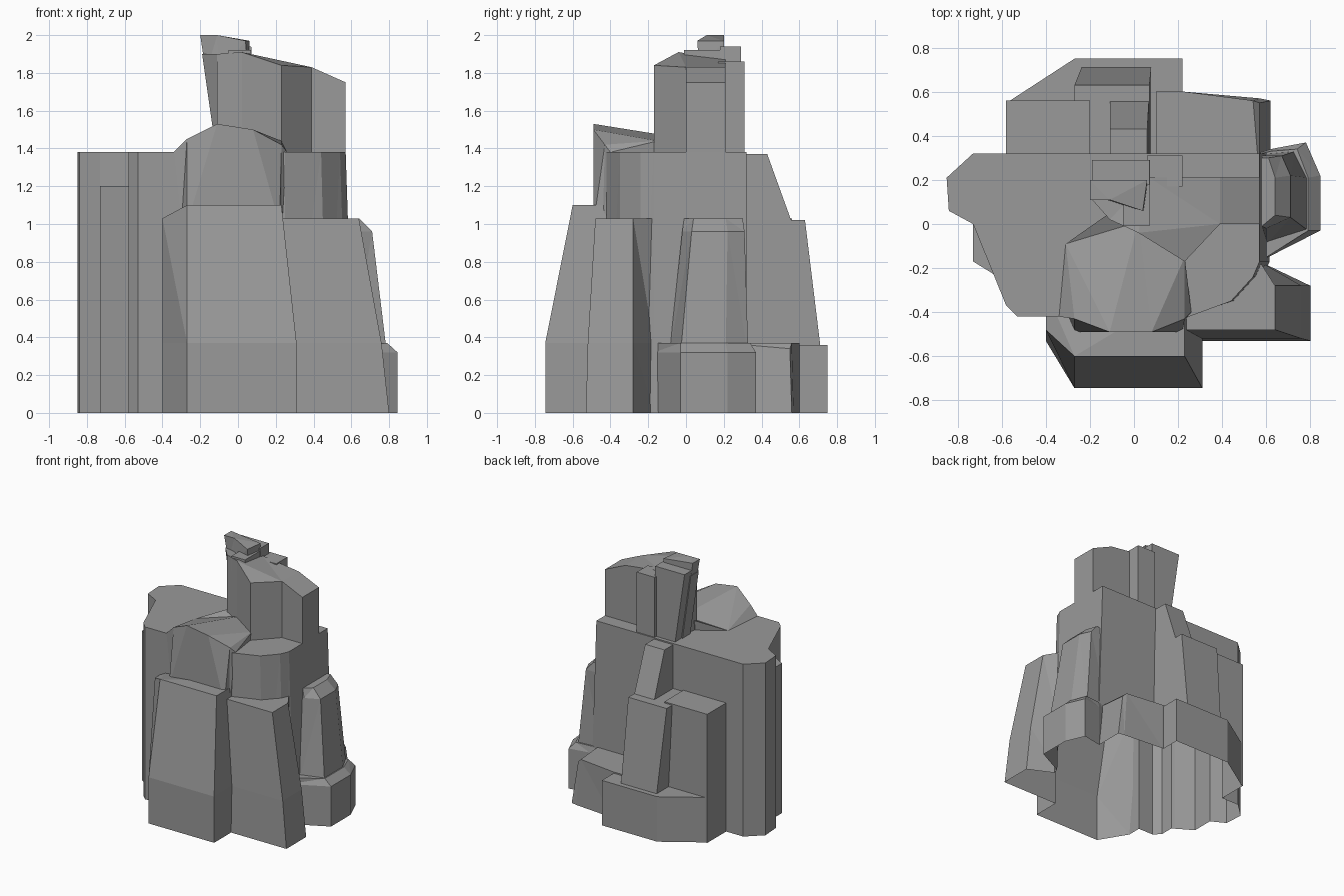
import bpy
import bmesh

cube = bpy.data.objects.get("Cube")
if cube:
    bpy.data.objects.remove(cube, do_unlink=True)

# Plain stone colour
stone = bpy.data.materials.new("grey_stone")
stone.use_nodes = True
stone_colour = (.32, .32, .32, 1)
stone.diffuse_color = stone_colour
for node in stone.node_tree.nodes:
    if node.type == 'BSDF_PRINCIPLED':
        node.inputs["Base Color"].default_value = stone_colour
        node.inputs["Roughness"].default_value = .9

parts = []


def at(height, outline):
    """Place an outline at a height; points with their own height keep it."""
    return [tuple(p) if len(p) == 3 else (p[0], p[1], height) for p in outline]


def box(left, right, front, back):
    return [(left, front), (right, front), (right, back), (left, back)]


def loft(name, *rings):
    """Skin closed rings from bottom to top into one faceted rock."""
    rings = list(rings)
    if rings[0][0][2] == 0:
        # Sink grounded parts so the ground cut leaves a clean open base
        depth = -.05 - len(parts) * .01
        rings.insert(0, [(x, y, depth) for x, y, z in rings[0]])
    bm = bmesh.new()
    loops = [[bm.verts.new(p) for p in ring] for ring in rings]
    count = len(loops[0])
    for lower, upper in zip(loops, loops[1:]):
        for i in range(count):
            j = (i + 1) % count
            bm.faces.new((lower[i], lower[j], upper[j], upper[i]))
    bm.faces.new(list(reversed(loops[0])))
    bm.faces.new(loops[-1])
    bmesh.ops.triangulate(bm, faces=bm.faces[:])
    bmesh.ops.recalc_face_normals(bm, faces=bm.faces[:])
    mesh = bpy.data.meshes.new(name)
    bm.to_mesh(mesh)
    bm.free()
    mesh.materials.append(stone)
    rock = bpy.data.objects.new(name, mesh)
    bpy.context.scene.collection.objects.link(rock)
    parts.append(rock)
    return rock


# Main plateau, flaring a little on its left flank
plateau = [(-.85, .21), (-.84, .06), (-.73, 0), (-.58, -.03), (-.58, -.37),
           (-.53, -.42), (.25, -.42), (.44, -.35), (.54, -.24), (.57, -.17),
           (.57, .32), (-.73, .32)]
flared = [(x * 1.08 if x > .4 else x, y) for x, y in plateau]
loft("rock_outcrop", at(0, flared), at(1.38, plateau))

# Thin pillar against the right flank
pillar = [(-.73, -.17), (-.6, -.25), (-.5, -.3), (-.5, .1), (-.73, .1)]
loft("side_pillar", at(0, pillar), at(1.2, pillar))

# Rounded hump over the front wall
loft("front_hump",
     at(1, [(-.38, -.39), (-.3, -.42), (-.27, -.49), (.22, -.49), (.23, -.44),
            (.24, -.38), (.2, -.17), (.02, -.06), (-.11, 0), (-.3, -.1)]),
     at(1.38, [(-.34, -.42), (-.27, -.43, 1.45), (-.11, -.49, 1.53),
               (.08, -.49, 1.5), (.23, -.43, 1.42), (.26, -.4),
               (.23, -.15, 1.44), (.02, .01, 1.45), (-.11, .05, 1.46),
               (-.31, -.09)]))

# Tower with a sloping roof and a leaning right side
loft("tower",
     at(1.2, [(-.11, .02), (.02, -.04), (.23, -.17), (.39, 0), (.57, 0),
              (.57, .21), (.39, .21), (.07, .21), (-.09, .21), (-.09, .11)]),
     at(1.9, [(-.11, .02), (.02, -.04, 1.91), (.23, -.17, 1.84),
              (.39, 0, 1.83), (.57, 0, 1.75), (.57, .21, 1.75),
              (.39, .21, 1.83), (.07, .21, 1.87), (-.19, .21), (-.19, .11)]))
loft("crown",
     at(1.8, [(-.17, .12), (-.1, .1), (.05, .07), (.06, .2), (-.17, .2)]),
     at(2, [(-.2, .11), (-.11, .11), (.04, .06, 1.97), (.06, .2, 1.97),
            (-.2, .2)]))
loft("crown_step", at(1.8, box(-.05, .07, -.01, .19)),
     at(1.92, box(-.05, .07, -.01, .19)))
loft("tower_back_slab", at(1.2, box(-.08, .1, .18, .29)),
     at(1.94, box(-.19, .07, .18, .29)))
loft("tower_back_rib", at(1.2, box(.06, .22, .17, .31)),
     at(1.86, box(.06, .22, .17, .31)))

# Front buttress
loft("front_buttress",
     at(0, [(-.4, -.53), (-.27, -.745), (.31, -.745), (.31, -.3), (-.4, -.3)]),
     at(.37, [(-.4, -.49), (-.27, -.745), (.31, -.745), (.31, -.3), (-.4, -.3)]),
     at(1.1, [(-.4, -.48, 1.03), (-.27, -.6), (.23, -.6), (.23, -.3),
              (-.4, -.3, 1.03)]))

# Front left buttress
loft("corner_buttress",
     at(0, [(.2, -.53), (.8, -.53), (.8, -.28), (.57, -.17), (.2, -.2)]),
     at(.37, [(.2, -.52), (.76, -.52), (.76, -.28), (.57, -.17), (.2, -.2)]),
     at(1.03, [(.2, -.48), (.64, -.48), (.64, -.28), (.57, -.17), (.2, -.2)]))

# Left buttress: broad foot and a tapered shaft with a chamfered cap
foot = [(.5, -.2), (.57, -.17), (.845, -.03), (.845, .22), (.78, .37),
        (.62, .34), (.5, .3)]
foot_top = [(.5, -.2), (.57, -.17), (.79, -.03), (.79, .21), (.74, .34),
            (.62, .33), (.5, .3)]
loft("left_foot", at(0, foot), at(.32, foot), at(.37, foot_top))
loft("left_shaft",
     at(.3, [(.5, -.09), (.6, -.09), (.79, -.03), (.79, .21), (.73, .33),
             (.5, .31)]),
     at(.96, [(.5, -.02), (.6, -.02), (.71, .03), (.71, .22), (.67, .31),
              (.5, .31)]),
     at(1.03, [(.5, -.01), (.58, -.01), (.64, .04), (.64, .21), (.61, .3),
               (.5, .3)]))

# Back: left foot, low ledge, right terrace, buttress and ramp
loft("back_left_foot",
     at(0, [(.1, .2), (.62, .2), (.62, .56), (.57, .57), (.23, .6), (.1, .6)]),
     at(.37, [(.1, .2), (.57, .2), (.57, .55, .34), (.54, .56), (.23, .6),
              (.1, .6)]))
ledge = [(-.57, .25), (.22, .25), (.22, .75), (-.27, .75), (-.57, .555)]
loft("back_ledge", at(0, ledge), at(.36, ledge))
terrace = box(-.58, -.2, .2, .56)
loft("back_terrace", at(0, terrace), at(1.03, terrace))
loft("back_buttress", at(.2, box(-.23, .08, .22, .73)),
     at(1.02, box(-.27, .07, .22, .63)))
loft("back_ramp", at(.9, box(-.11, .07, .24, .6)),
     at(1.37, box(-.11, .06, .24, .43)))

# Merge the rocks into one shell
outcrop, *others = parts
for other in others:
    union = outcrop.modifiers.new("merge_" + other.name, 'BOOLEAN')
    union.operation = 'UNION'
    union.solver = 'EXACT'
    union.object = other
depsgraph = bpy.context.evaluated_depsgraph_get()
merged = bpy.data.meshes.new_from_object(outcrop.evaluated_get(depsgraph))
outcrop.modifiers.clear()
for other in others:
    bpy.data.objects.remove(other, do_unlink=True)

# Trim at the ground, leaving the base open
bm = bmesh.new()
bm.from_mesh(merged)
bmesh.ops.bisect_plane(bm, geom=bm.verts[:] + bm.edges[:] + bm.faces[:],
                       plane_co=(0, 0, 0), plane_no=(0, 0, 1), clear_inner=True)
bmesh.ops.dissolve_limit(bm, angle_limit=.02, verts=bm.verts[:],
                         edges=bm.edges[:])
for face in bm.faces:
    face.smooth = False
    face.material_index = 0
bm.to_mesh(merged)
bm.free()
merged.materials.clear()
merged.materials.append(stone)
outcrop.data = merged
